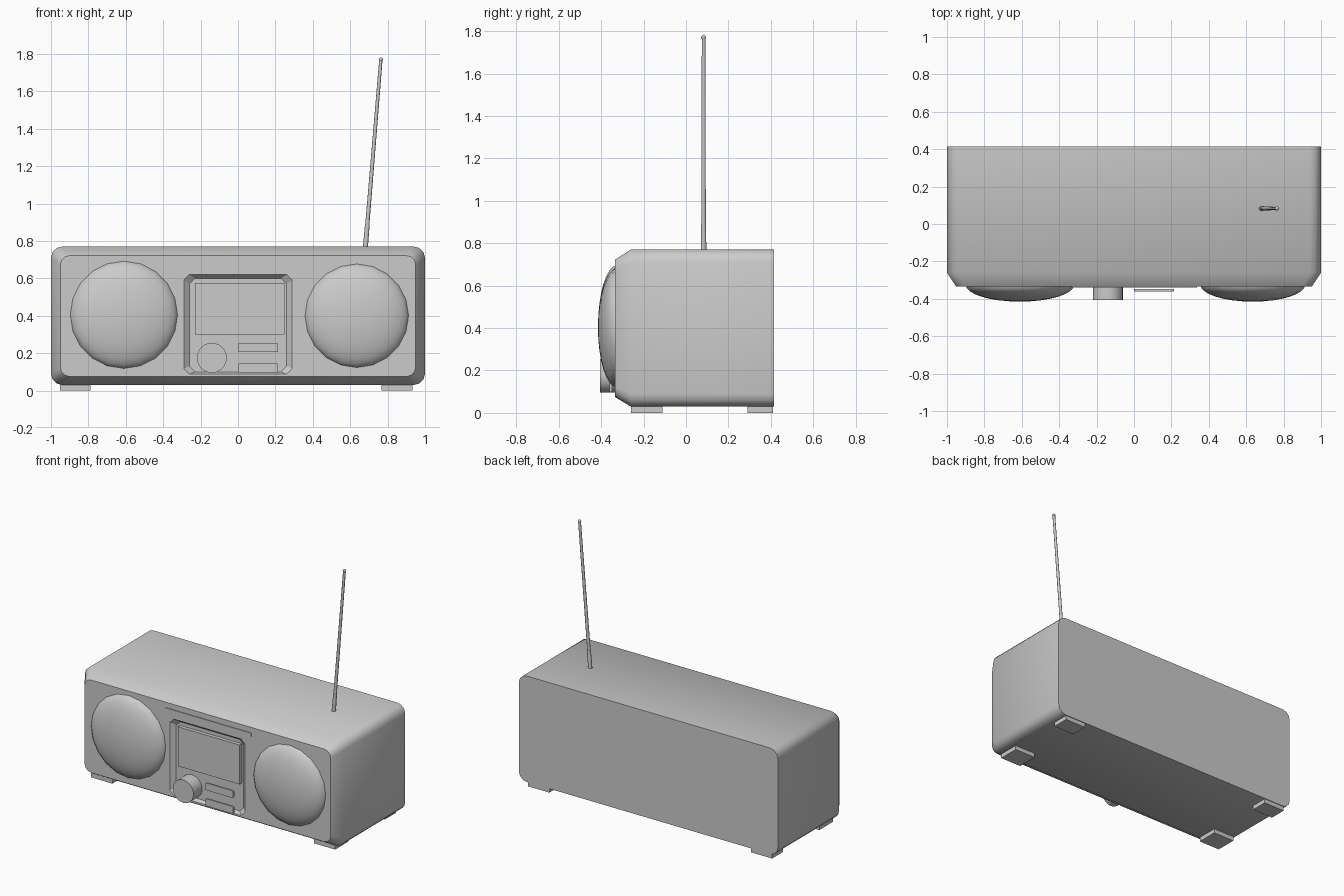
import bpy, bmesh
from math import sin, cos, pi
from mathutils import Vector, Matrix

if "Cube" in bpy.data.objects:
    bpy.data.objects.remove(bpy.data.objects["Cube"])


def make(name, bm, angle=None):
    bmesh.ops.recalc_face_normals(bm, faces=bm.faces)
    me = bpy.data.meshes.new(name)
    bm.to_mesh(me)
    bm.free()
    ob = bpy.data.objects.new(name, me)
    bpy.context.collection.objects.link(ob)
    if angle:
        smooth(ob, angle)
    return ob


def smooth(ob, angle):
    bpy.ops.object.select_all(action='DESELECT')
    ob.select_set(True)
    bpy.context.view_layer.objects.active = ob
    bpy.ops.object.shade_smooth_by_angle(angle=angle)


def box(name, x0, x1, y0, y1, z0, z1, bevel=0.0):
    bm = bmesh.new()
    bmesh.ops.create_cube(bm, size=1)
    for v in bm.verts:
        v.co = Vector(((x0, x1)[v.co.x > 0], (y0, y1)[v.co.y > 0], (z0, z1)[v.co.z > 0]))
    if bevel:
        # round only the edges that run front to back
        edges = [e for e in bm.edges if abs(e.verts[0].co.y - e.verts[1].co.y) > 1e-5]
        bmesh.ops.bevel(bm, geom=edges, offset=bevel, segments=2, profile=0.5, affect='EDGES')
    return make(name, bm)


def rounded_ring(x, z0, z1, r, y, steps=3):
    pts = []
    for cx, cz, a in ((x - r, z1 - r, 0), (r - x, z1 - r, 90), (r - x, z0 + r, 180), (x - r, z0 + r, 270)):
        for i in range(steps + 1):
            t = (a + 90 * i / steps) * pi / 180
            pts.append((cx + r * cos(t), y, cz + r * sin(t)))
    return pts


def loft(name, rings, angle=None):
    bm = bmesh.new()
    loops = [[bm.verts.new(p) for p in ring] for ring in rings]
    n = len(loops[0])
    for a, b in zip(loops, loops[1:]):
        for i in range(n):
            bm.faces.new((a[i], a[(i + 1) % n], b[(i + 1) % n], b[i]))
    bm.faces.new(loops[0])
    bm.faces.new(loops[-1])
    return make(name, bm, angle)


def tube(name, p0, p1, r0, r1, sides):
    d = Vector(p1) - Vector(p0)
    bm = bmesh.new()
    m = Matrix.Translation((Vector(p0) + Vector(p1)) / 2) @ d.to_track_quat('Z', 'Y').to_matrix().to_4x4()
    bmesh.ops.create_cone(bm, cap_ends=True, segments=sides, radius1=r0, radius2=r1, depth=d.length, matrix=m)
    return make(name, bm, 0.7)


# Cabinet: rounded box with a sloped front rim
cabinet = loft("cabinet", [
    rounded_ring(1.0, 0.03, 0.77, 0.06, 0.415),
    rounded_ring(1.0, 0.03, 0.77, 0.06, -0.26),
    rounded_ring(0.95, 0.075, 0.722, 0.05, -0.335)])

# Shallow recess for the control panel
cutter = loft("panel_cutter", [
    rounded_ring(0.32, 0.075, 0.64, 0.03, -0.36, 1),
    rounded_ring(0.26, 0.10, 0.60, 0.03, -0.31, 1)])
cutter.hide_render = True
cutter.hide_set(True)
mod = cabinet.modifiers.new("panel_recess", 'BOOLEAN')
mod.object = cutter
mod.operation = 'DIFFERENCE'
mod.solver = 'EXACT'
smooth(cabinet, 0.7)

# Domed speakers
for side, x, z, r in (("left", -0.61, 0.405, 0.29), ("right", 0.635, 0.40, 0.28)):
    bm = bmesh.new()
    m = Matrix.Translation((x, -0.325, z)) @ Matrix.Diagonal((r, 0.09, r, 1)) @ Matrix.Rotation(pi / 2, 4, 'X')
    bmesh.ops.create_uvsphere(bm, u_segments=20, v_segments=16, radius=1, matrix=m)
    bmesh.ops.delete(bm, geom=[v for v in bm.verts if v.co.y > -0.32], context='VERTS')
    make(side + "_speaker", bm, 0.9)

# Screen, disc slot, buttons and knob
box("screen", -0.23, 0.248, -0.335, -0.29, 0.30, 0.575)
box("disc_slot", -0.336, 0.338, -0.34, -0.30, 0.656, 0.684, 0.006)
for label, z in (("upper", 0.23), ("lower", 0.12)):
    box(label + "_button", 0.0, 0.215, -0.36, -0.348, z - 0.025, z + 0.025, 0.008)
tube("tuning_knob", (-0.14, -0.30, 0.175), (-0.14, -0.405, 0.175), 0.08, 0.08, 24)

# Telescopic antenna leaning outwards
base, tip = Vector((0.68, 0.083, 0.75)), Vector((0.764, 0.083, 1.77))
joint = base.lerp(tip, 0.14)
tube("antenna_base", base, joint, 0.0135, 0.0125, 10)
tube("antenna_rod", joint, tip, 0.011, 0.009, 10)
bm = bmesh.new()
bmesh.ops.create_uvsphere(bm, u_segments=10, v_segments=6, radius=0.0115, matrix=Matrix.Translation(tip))
make("antenna_tip", bm, 0.9)

# Four feet
for side, x in (("left", -0.87), ("right", 0.85)):
    for end, y0, y1 in (("front", -0.26, -0.11), ("back", 0.29, 0.41)):
        box(f"{end}_{side}_foot", x - 0.082, x + 0.082, y0, y1, 0.0, 0.04)
